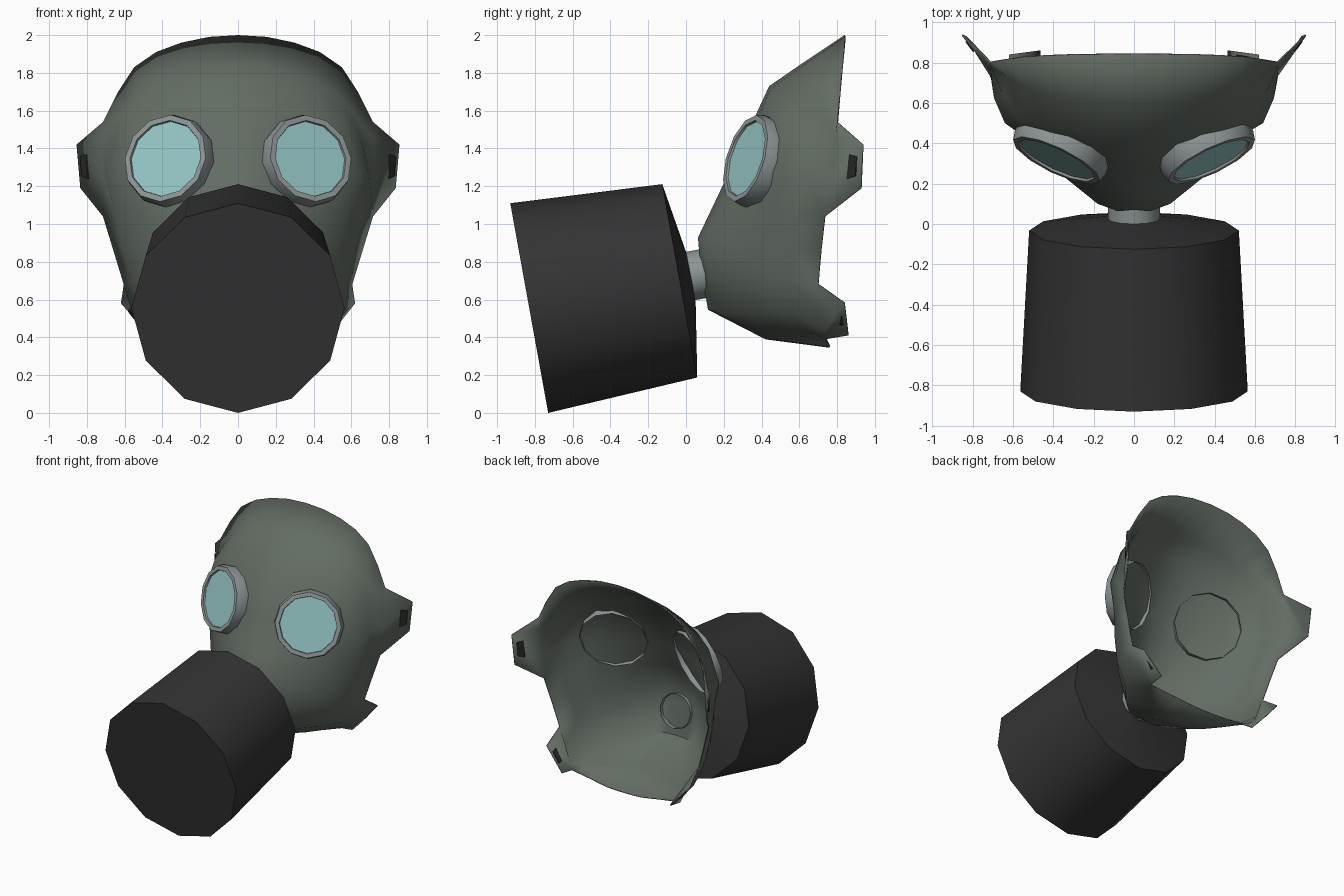
import bpy, bmesh, math
from mathutils import Vector

if "Cube" in bpy.data.objects:
    bpy.data.objects.remove(bpy.data.objects["Cube"])


def material(name, rgb):
    m = bpy.data.materials.new(name)
    m.diffuse_color = (*rgb, 1)
    m.use_nodes = True
    m.node_tree.nodes["Principled BSDF"].inputs["Base Color"].default_value = m.diffuse_color
    return m


RUBBER = material("olive_rubber", (0.125, 0.152, 0.126))
STEEL = material("grey_steel", (0.27, 0.30, 0.30))
GLASS = material("teal_glass", (0.30, 0.56, 0.56))
BLACK = material("black_canister", (0.034, 0.034, 0.034))
SLOT = material("dark_slot", (0.02, 0.023, 0.02))


def finish(name, bm, mats, angle):
    me = bpy.data.meshes.new(name)
    bm.to_mesh(me)
    bm.free()
    ob = bpy.data.objects.new(name, me)
    bpy.context.collection.objects.link(ob)
    for m in mats:
        me.materials.append(m)
    bpy.ops.object.select_all(action='DESELECT')
    ob.select_set(True)
    bpy.context.view_layer.objects.active = ob
    bpy.ops.object.shade_smooth_by_angle(angle=math.radians(angle))
    return ob


def lathe(name, origin, axis, profile, mats, sides=12, cap=None):
    """Rings of (radius, height, material of next band) around an axis."""
    bm = bmesh.new()
    w = Vector(axis).normalized()
    u = Vector((0, 0, 1)).cross(w).normalized()
    v = w.cross(u)
    rings = []
    for r, h, _ in profile:
        rings.append([bm.verts.new(Vector(origin) + w * h + (u * math.cos(a) + v * math.sin(a)) * r)
                      for a in (2 * math.pi * i / sides for i in range(sides))])
    for k in range(len(rings) - 1):
        for i in range(sides):
            j = (i + 1) % sides
            f = bm.faces.new((rings[k][i], rings[k][j], rings[k + 1][j], rings[k + 1][i]))
            f.material_index = profile[k][2]
    if cap is not None:
        bm.faces.new(rings[-1]).material_index = cap
    return finish(name, bm, mats, 40)


# Face shell: rows from forehead to chin, each with centre, two cheek points and rim
ROWS = [
    ((.84, 2.0), (.30, .838, 1.96), (.55, .825, 1.83), (.715, .80, 1.54)),
    ((.60, 1.84), (.27, .62, 1.80), (.52, .67, 1.68), (.715, .79, 1.46)),
    ((.44, 1.73), (.29, .46, 1.67), (.57, .53, 1.53), (.715, .779, 1.38)),
    ((.25, 1.32), (.30, .34, 1.31), (.64, .50, 1.27), (.715, .761, 1.24)),
    ((.15, 1.11), (.24, .24, 1.10), (.57, .46, 1.07), (.715, .735, 1.04)),
    ((.07, .93), (.18, .10, .92), (.53, .42, .88), (.66, .715, .86)),
    ((.08, .80), (.18, .11, .78), (.49, .40, .72), (.605, .70, .68)),
    ((.12, .55), (.17, .15, .54), (.43, .42, .53), (.56, .71, .53)),
    ((.42, .39), (.15, .45, .39), (.32, .58, .41), (.49, .735, .44)),
    ((.76, .345), (.15, .76, .35), (.30, .75, .37), (.47, .74, .39)),
]
# Strap tabs: first rim row, last rim row, outer top corner, outer bottom corner
TABS = [(0, 4, (.855, .935, 1.42), (.835, .925, 1.19)),
        (6, 9, (.62, .84, .58), (.47, .86, .41))]


def flip(p):
    return Vector((-p[0], p[1], p[2]))


def smooth_row(pts):
    """Catmull-Rom midpoints between control points."""
    ext = [2 * pts[0] - pts[1]] + pts + [2 * pts[-1] - pts[-2]]
    out = [pts[0]]
    for i in range(1, len(pts)):
        out += [(9 * (ext[i] + ext[i + 1]) - ext[i - 1] - ext[i + 2]) / 16, pts[i]]
    return out


bm = bmesh.new()
grid = []
for centre, *half in ROWS:
    half = [Vector(p) for p in half]
    row = [flip(p) for p in reversed(half)] + [Vector((0, *centre))] + half
    grid.append([bm.verts.new(p) for p in smooth_row(row)])
for r in range(len(grid) - 1):
    for c in range(len(grid[0]) - 1):
        bm.faces.new((grid[r][c], grid[r + 1][c], grid[r + 1][c + 1], grid[r][c + 1]))
for top, bottom, b, c in TABS:
    right = [grid[r][-1] for r in range(bottom, top - 1, -1)]
    left = [grid[r][0] for r in range(bottom, top - 1, -1)]
    bm.faces.new((right + [bm.verts.new(b), bm.verts.new(c)])[::-1])
    bm.faces.new(left + [bm.verts.new(flip(b)), bm.verts.new(flip(c))])
shell = finish("face_shell", bm, [RUBBER], 50)
solid = shell.modifiers.new("thickness", 'SOLIDIFY')
solid.thickness = 0.008
solid.offset = -1

# Dark strap slots on the tabs
for side in (1, -1):
    for n, (top, bottom, b, c) in enumerate(TABS):
        a, d = Vector(ROWS[top][3]), Vector(ROWS[bottom][3])
        b, c = Vector(b), Vector(c)
        normal = (b - a).cross(d - a).normalized()
        bm = bmesh.new()
        for s in (-.010, .010):
            for u, v in ((.6, .3), (.85, .3), (.85, .68), (.6, .68)):
                p = a.lerp(b, u).lerp(d.lerp(c, u), v) + normal * s
                bm.verts.new((p.x * side, p.y, p.z))
        bmesh.ops.convex_hull(bm, input=bm.verts[:])
        finish(("upper" if n == 0 else "lower") + "_strap_slot", bm, [SLOT], 30)

# Round eyepieces: steel ring with a glass lens
for side in (1, -1):
    lathe("eyepiece", (.38 * side, .325, 1.345), (.42 * side, -.87, .27),
          [(.245, -.10, 0), (.25, -.035, 0), (.238, .012, 0), (.208, .012, 0), (.205, 0, 0)],
          [STEEL, GLASS], cap=1)

# Filter canister tilted downward, and the neck joining it to the shell
AXIS = (0, -.984, -.178)
lathe("filter_canister", (0, -.83, .555), AXIS,
      [(.13, -.872, 0), (.52, -.81, 0), (.564, 0, 0)], [BLACK], cap=0)
lathe("filter_neck", (0, .025, .725), AXIS,
      [(.13, -.11, 0), (.13, .02, 0)], [STEEL], cap=0)
